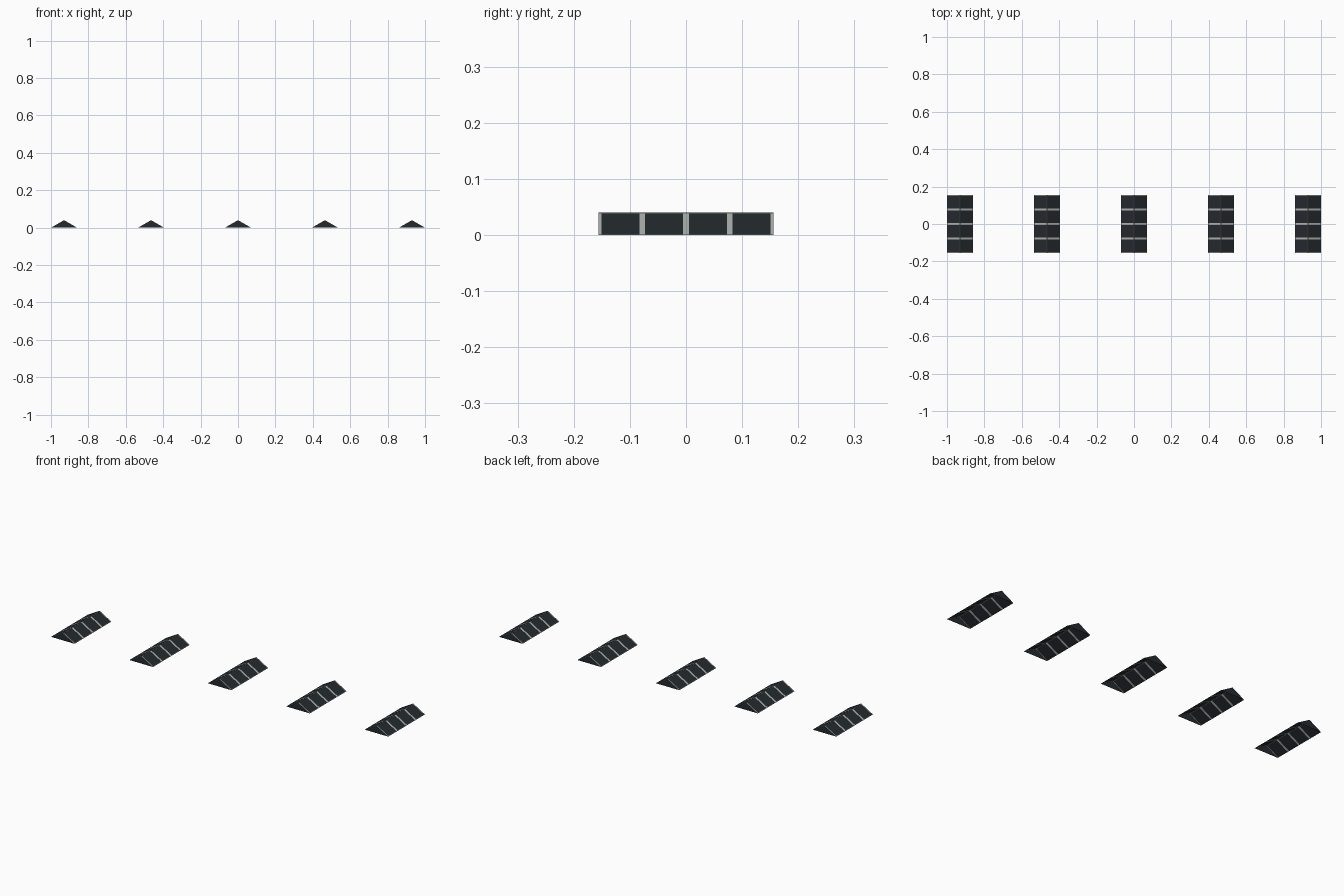
import bpy

if "Cube" in bpy.data.objects:
    bpy.data.objects.remove(bpy.data.objects["Cube"])

HALF_W, HALF_L, H = 0.07, 0.156, 0.04   # one ridge skylight
BAR = 0.0105                            # glazing bar width
T = 0.0012                              # bar depth below the outer surface


def material(name, color):
    m = bpy.data.materials.new(name)
    m.diffuse_color = color
    m.use_nodes = True
    m.node_tree.nodes["Principled BSDF"].inputs["Base Color"].default_value = m.diffuse_color
    return m


glass_mat = material("dark_glass", (0.018, 0.023, 0.028, 1))
metal_mat = material("light_metal", (0.45, 0.46, 0.45, 1))
trim_mat = material("grey_trim", (0.12, 0.14, 0.13, 1))


def build(name, verts, faces, mat, x):
    me = bpy.data.meshes.new(name)
    me.from_pydata(verts, [], faces)
    me.materials.append(mat)
    ob = bpy.data.objects.new(name, me)
    ob.location.x = x
    bpy.context.collection.objects.link(ob)
    return ob


def extrude(name, profile, y0, y1, mat, x):
    """Closed x-z profile (counter-clockwise seen from the front) swept along y."""
    n = len(profile)
    verts = [(px, y, pz) for y in (y0, y1) for px, pz in profile]
    faces = [tuple(range(n)), tuple(range(2 * n - 1, n - 1, -1))]
    faces += [(i, i + n, (i + 1) % n + n, (i + 1) % n) for i in range(n)]
    return build(name, verts, faces, mat, x)


def slope(x):
    return H * (1 - abs(x) / HALF_W)


def skylight(x):
    # glass: two slopes and two gables, open underneath
    w, l, h = HALF_W - 0.0006, HALF_L - 0.0003, H - 0.0005
    verts = [(-w, -l, 0), (w, -l, 0), (0, -l, h), (-w, l, 0), (w, l, 0), (0, l, h)]
    build("glass", verts, [(0, 1, 2), (4, 3, 5), (1, 4, 5, 2), (3, 0, 2, 5)], glass_mat, x)

    # bent glazing bars across both slopes
    chevron = [(-HALF_W, 0), (-HALF_W + 2 * T, 0), (0, H - T),
               (HALF_W - 2 * T, 0), (HALF_W, 0), (0, H)]
    for i in range(5):
        y = -HALF_L + i * HALF_L / 2
        extrude("glazing_bar", chevron, max(y - BAR / 2, -HALF_L),
                min(y + BAR / 2, HALF_L), metal_mat, x)

    # ridge cap and eaves trim
    r = 0.003
    extrude("ridge_cap", [(-r, slope(r) - T), (0, H - T), (r, slope(r) - T),
                          (r, slope(r)), (0, H + 0.0002), (-r, slope(r))],
            -HALF_L, HALF_L, trim_mat, x)
    e = HALF_W - 0.003
    for s in (1, -1):
        p = [(s * e, 0), (s * HALF_W, 0), (s * e, slope(e))]
        extrude("eaves_trim", p[::s], -HALF_L, HALF_L, trim_mat, x)


# row of five skylights
for k in range(-2, 3):
    skylight(k * 0.465)
